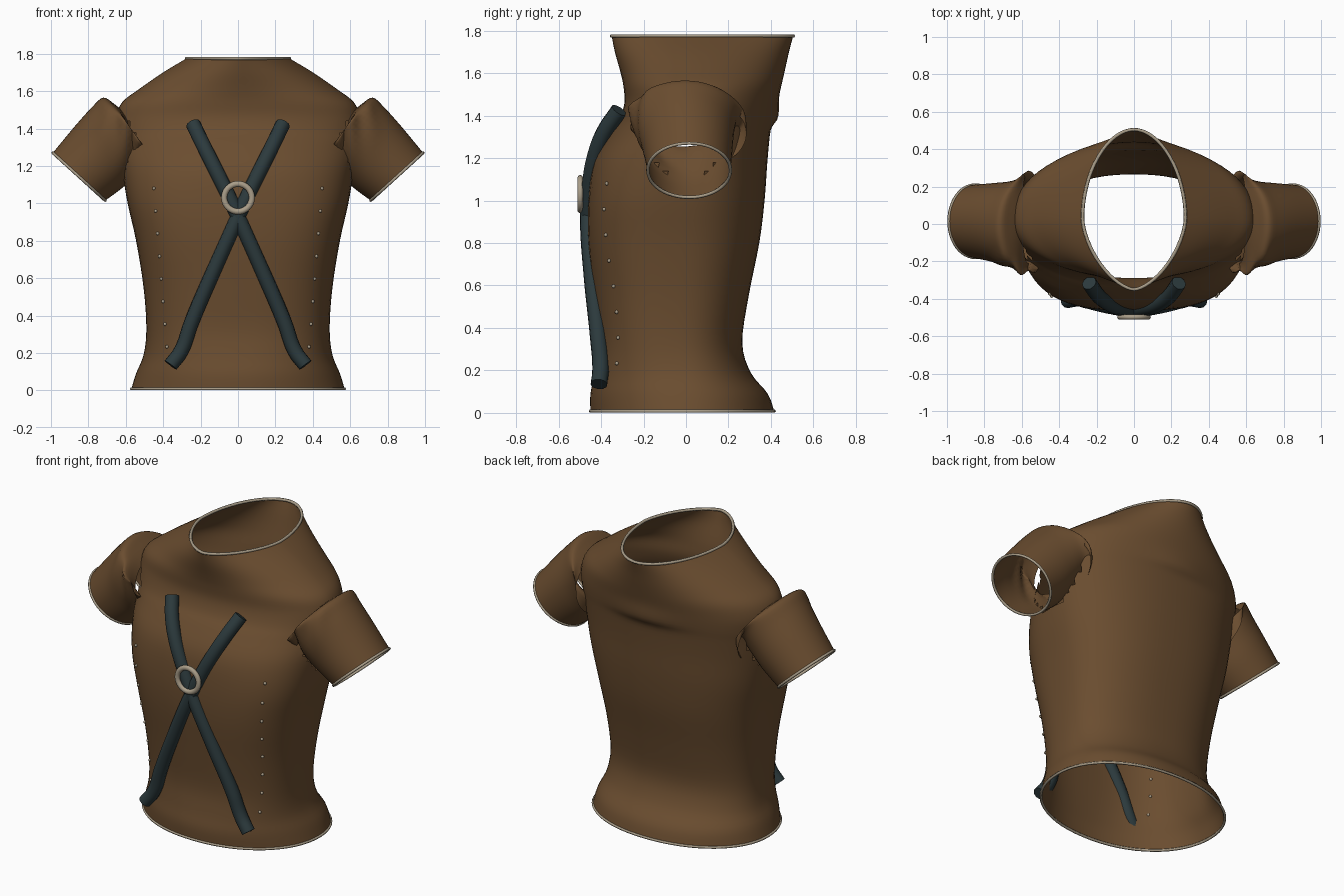
import bpy, bmesh, math
from mathutils import Matrix

if "Cube" in bpy.data.objects:
    bpy.data.objects.remove(bpy.data.objects["Cube"])


def material(name, rgb):
    m = bpy.data.materials.new(name)
    m.diffuse_color = (*rgb, 1)
    m.use_nodes = True
    m.node_tree.nodes["Principled BSDF"].inputs["Base Color"].default_value = m.diffuse_color
    return m


LEATHER = material("brown leather", (0.145, 0.074, 0.029))
STRAP = material("dark slate strap", (0.025, 0.042, 0.046))
TRIM = material("pale trim", (0.40, 0.34, 0.25))
SEG = 64


def finish(bm, name, mat):
    me = bpy.data.meshes.new(name)
    for f in bm.faces:
        f.smooth = True
    bm.to_mesh(me)
    bm.free()
    me.materials.append(mat)
    ob = bpy.data.objects.new(name, me)
    bpy.context.collection.objects.link(ob)
    return ob


def loft(rings):
    """Open tube through a list of point rings."""
    bm = bmesh.new()
    vs = [[bm.verts.new(p) for p in r] for r in rings]
    for a, b in zip(vs, vs[1:]):
        for i in range(len(a)):
            j = (i + 1) % len(a)
            bm.faces.new((a[i], a[j], b[j], b[i]))
    return bm


def spline_rows(rows, t):
    """Catmull-Rom blend of parameter rows at position t."""
    i = min(int(t), len(rows) - 2)
    u = t - i
    p0, p1 = rows[max(i - 1, 0)], rows[i]
    p2, p3 = rows[i + 1], rows[min(i + 2, len(rows) - 1)]
    return [0.5 * (2 * b + (c - a) * u + (2 * a - 5 * b + 4 * c - d) * u * u
                   + (3 * b - a - 3 * c + d) * u ** 3)
            for a, b, c, d in zip(p0, p1, p2, p3)]


def tubes(name, paths, radius, mat, cyclic=False, smooth=False):
    cu = bpy.data.curves.new(name, 'CURVE')
    cu.dimensions = '3D'
    cu.bevel_depth = radius
    cu.bevel_resolution = 3 if smooth else 1
    cu.use_fill_caps = not cyclic
    for pts in paths:
        s = cu.splines.new('BEZIER' if smooth else 'POLY')
        if smooth:
            s.bezier_points.add(len(pts) - 1)
            s.resolution_u = 6
            for bp, p in zip(s.bezier_points, pts):
                bp.co = p
                bp.handle_left_type = bp.handle_right_type = 'AUTO'
        else:
            s.points.add(len(pts) - 1)
            for sp, p in zip(s.points, pts):
                sp.co = (*p, 1)
        s.use_cyclic_u = cyclic
    cu.materials.append(mat)
    ob = bpy.data.objects.new(name, cu)
    bpy.context.collection.objects.link(ob)
    return ob


def flip(pts):
    return [(-p[0], p[1], p[2]) for p in pts]


# Torso sections: height, half width, front y, back y, middle y,
# squareness of the front half, squareness of the back half
BODY = [
    (0.008, 0.57, -0.45, 0.415, 0.0, 2.1, 2.1),
    (0.09, 0.545, -0.45, 0.385, 0.0, 2.2, 2.15),
    (0.19, 0.505, -0.43, 0.305, -0.02, 2.4, 2.25),
    (0.33, 0.49, -0.415, 0.265, -0.04, 2.6, 2.35),
    (0.55, 0.505, -0.435, 0.295, -0.04, 2.7, 2.4),
    (0.80, 0.545, -0.46, 0.345, -0.03, 2.9, 2.4),
    (1.00, 0.59, -0.46, 0.37, -0.02, 2.9, 2.35),
    (1.18, 0.62, -0.435, 0.383, 0.0, 2.6, 2.25),
    (1.31, 0.635, -0.365, 0.395, 0.01, 2.3, 2.25),
    (1.38, 0.645, -0.315, 0.405, 0.01, 2.2, 2.25),
    (1.46, 0.65, -0.29, 0.425, 0.02, 2.1, 2.1),
    (1.54, 0.62, -0.295, 0.448, 0.02, 2.0, 2.0),
    (1.61, 0.53, -0.31, 0.465, 0.03, 1.85, 1.95),
    (1.70, 0.40, -0.335, 0.485, 0.03, 1.7, 1.9),
    (1.775, 0.275, -0.35, 0.505, 0.03, 1.6, 1.9),
]


def body_ring(t):
    z, hx, yf, yb, ym, nf, nb = spline_rows(BODY, t)
    ring = []
    for i in range(SEG):
        a = 2 * math.pi * i / SEG
        c, s = math.cos(a), math.sin(a)
        n = nb if s > 0 else nf
        x = hx * math.copysign(abs(c) ** (2 / n), c)
        d = abs(s) ** (2 / n)
        y = ym + d * ((yb - ym) if s > 0 else (yf - ym))
        if s > 0:  # short fold across the middle of the upper back
            w = 0.035 if z < 1.39 else 0.08
            y += 0.026 * math.exp(-((z - 1.39) / w) ** 2 - (x / 0.2) ** 2)
        ring.append((x, y, z))
    return ring


def front_y(x, z):
    """Front surface depth of the torso at x, z."""
    i = max(k for k in range(len(BODY) - 1) if BODY[k][0] <= z)
    u = (z - BODY[i][0]) / (BODY[i + 1][0] - BODY[i][0])
    _, hx, yf, _, ym, n, _ = spline_rows(BODY, i + u)
    return ym + (yf - ym) * (1 - (abs(x) / hx) ** n) ** (1 / n)


STEPS = 4
bm = loft([body_ring(k / STEPS) for k in range((len(BODY) - 1) * STEPS + 1)])
# Arm openings
holes = []
for f in bm.faces:
    c = f.calc_center_median()
    if abs(c.x) > 0.5 and ((c.z - 1.29) / 0.19) ** 2 + (c.y / 0.19) ** 2 < 1:
        holes.append(f)
bmesh.ops.delete(bm, geom=holes, context='FACES')
finish(bm, "torso", LEATHER)

# Sleeve sections: top x, z, bottom x, z, front y, back y, wrinkle
SLEEVE = [
    (0.60, 1.48, 0.53, 1.15, -0.21, 0.285, 0.0),
    (0.66, 1.53, 0.47, 1.25, -0.265, 0.28, 0.010),
    (0.72, 1.565, 0.485, 1.24, -0.255, 0.245, 0.010),
    (0.78, 1.515, 0.54, 1.165, -0.235, 0.228, 0.005),
    (0.87, 1.415, 0.61, 1.09, -0.205, 0.22, 0.0),
    (0.99, 1.27, 0.71, 1.015, -0.18, 0.21, 0.0),
]


def sleeve_ring(t):
    tx, tz, bx, bz, y0, y1, w = spline_rows(SLEEVE, t)
    ring = []
    for i in range(48):
        a = 2 * math.pi * i / 48
        c, s = math.cos(a), math.sin(a)
        # folds gather on the front and under the arm
        k = 1 + 6 * w * math.sin(7 * a + 3 * t) * max(0, -s - 0.4 * c)
        ring.append(((tx + bx) / 2 + c * k * (tx - bx) / 2,
                     (y0 + y1) / 2 + s * k * (y1 - y0) / 2,
                     (tz + bz) / 2 + c * k * (tz - bz) / 2))
    return ring


bm = loft([sleeve_ring(k / 4) for k in range((len(SLEEVE) - 1) * 4 + 1)])
bmesh.ops.recalc_face_normals(bm, faces=bm.faces)
sleeves = finish(bm, "sleeves", LEATHER)
sleeves.modifiers.new("mirror", 'MIRROR')

# Thin pale edging on the neck, hem and cuffs
cuff = sleeve_ring(len(SLEEVE) - 1)
tubes("neck_trim", [body_ring(len(BODY) - 1)], 0.009, TRIM, cyclic=True)
tubes("hem_trim", [body_ring(0)], 0.008, TRIM, cyclic=True)
tubes("cuff_trims", [cuff, flip(cuff)], 0.008, TRIM, cyclic=True)

# Crossed chest straps
path = [(0.24, -0.315, 1.425), (0.19, -0.385, 1.32), (0.13, -0.43, 1.20),
        (0.06, -0.452, 1.06), (0, -0.46, 0.93), (-0.13, -0.442, 0.64),
        (-0.25, -0.413, 0.36), (-0.305, -0.402, 0.21), (-0.36, -0.41, 0.135)]
tubes("crossed_straps", [path, flip(path)], 0.04, STRAP, smooth=True)

# Ring where the straps meet
rings = []
for i in range(41):
    a = 2 * math.pi * i / 40
    ring = []
    for j in range(10):
        b = 2 * math.pi * j / 10
        r = 0.074 + 0.016 * math.cos(b)
        ring.append((r * math.cos(a), -0.498 + 0.014 * math.sin(b),
                     1.03 + r * math.sin(a)))
    rings.append(ring)
bm = loft(rings)
bmesh.ops.remove_doubles(bm, verts=bm.verts, dist=1e-5)
bmesh.ops.recalc_face_normals(bm, faces=bm.faces)
finish(bm, "strap_ring", TRIM)

# Two rows of small studs down the front
bm = bmesh.new()
for k in range(8):
    z = 1.08 - 0.121 * k
    x = 0.38 + 0.07 * (z - 0.23) / 0.85
    bmesh.ops.create_uvsphere(bm, u_segments=10, v_segments=6, radius=0.009,
                              matrix=Matrix.Translation((x, front_y(x, z) - 0.003, z)))
studs = finish(bm, "studs", TRIM)
studs.modifiers.new("mirror", 'MIRROR')
